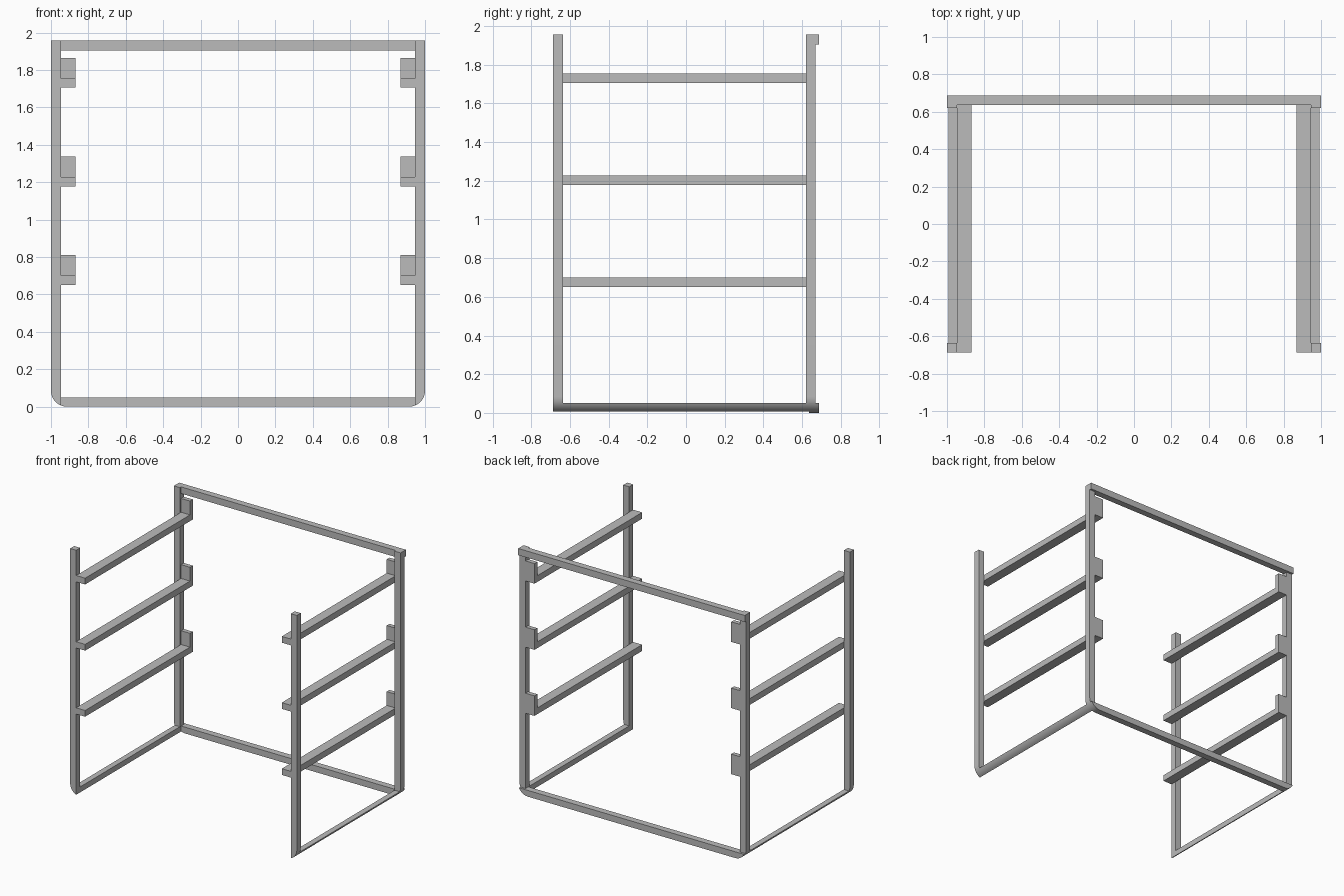
import bpy
import bmesh
import math

cube = bpy.data.objects.get("Cube")
if cube:
    bpy.data.objects.remove(cube, do_unlink=True)

# Single metal colour
metal = bpy.data.materials.new("grey_metal")
metal.use_nodes = True
GREY = (0.5, 0.5, 0.5, 1.0)
metal.diffuse_color = GREY
metal.node_tree.nodes["Principled BSDF"].inputs["Base Color"].default_value = GREY

TOP = 1.957       # overall height
INNER = 0.947     # inner face of the posts
BAR = 0.05        # bar thickness
RADIUS = 0.085    # outer bottom corner radius
FRONT, BACK = -0.687, 0.687


def extrude_profile(name, points, y0, y1):
    """Solid from an (x, z) outline swept from y0 to y1."""
    bm = bmesh.new()
    face = bm.faces.new([bm.verts.new((x, y0, z)) for x, z in points])
    swept = bmesh.ops.extrude_face_region(bm, geom=[face])["geom"]
    moved = [v for v in swept if isinstance(v, bmesh.types.BMVert)]
    bmesh.ops.translate(bm, verts=moved, vec=(0, y1 - y0, 0))
    bmesh.ops.recalc_face_normals(bm, faces=bm.faces)
    mesh = bpy.data.meshes.new(name)
    bm.to_mesh(mesh)
    bm.free()
    mesh.materials.append(metal)
    mesh.shade_smooth()
    mesh.set_sharp_from_angle(angle=math.radians(30))
    obj = bpy.data.objects.new(name, mesh)
    bpy.context.collection.objects.link(obj)
    return obj


def rect(x0, x1, z0, z1):
    return [(x0, z0), (x1, z0), (x1, z1), (x0, z1)]


def corner(start):
    """Points up the rounded outer corner, from x = start to x = 1."""
    a0 = math.asin((start - (1 - RADIUS)) / RADIUS)
    pts = []
    for i in range(9):
        a = a0 + (math.pi / 2 - a0) * i / 8
        pts.append((1 - RADIUS + RADIUS * math.sin(a),
                    RADIUS - RADIUS * math.cos(a)))
    return pts


def upright(height):
    """Section of a side member, rounded at its outer foot and cut at height."""
    arc = [p for p in corner(INNER) if p[1] < height]
    if height >= RADIUS:
        outer = 1.0
    else:
        outer = 1 - RADIUS + math.sqrt(RADIUS ** 2 - (RADIUS - height) ** 2)
    return arc + [(outer, height), (INNER, height)]


def mirrored(points, sign):
    return [(sign * x, z) for x, z in points]


for side, sign in (("left", 1), ("right", -1)):
    # Posts and base bar of one side
    post = mirrored(upright(TOP), sign)
    extrude_profile(f"{side}_front_post", post, FRONT, FRONT + BAR)
    extrude_profile(f"{side}_back_post", post, 0.62, 0.67)
    extrude_profile(f"{side}_base_bar", mirrored(upright(BAR), sign), FRONT + BAR, 0.62)

    # Shelf rails with an upright stop at the back
    for level, z in (("lower", 0.65), ("middle", 1.177), ("upper", 1.705)):
        rail = mirrored(rect(0.868, INNER, z, z + BAR), sign)
        stop = mirrored(rect(0.868, INNER, z, z + 0.16), sign)
        extrude_profile(f"{side}_{level}_rail", rail, FRONT, 0.635)
        extrude_profile(f"{side}_{level}_rail_stop", stop, 0.635, 0.67)

# Cross bars at the back
extrude_profile("top_cross_bar", rect(-1, 1, TOP - BAR - 0.003, TOP), 0.635, BACK)
half = [p for p in corner(1 - RADIUS) if p[1] < BAR]
half.append((1 - RADIUS + math.sqrt(RADIUS ** 2 - (RADIUS - BAR) ** 2), BAR))
extrude_profile("bottom_cross_bar", half + mirrored(half, -1)[::-1], 0.635, BACK)
